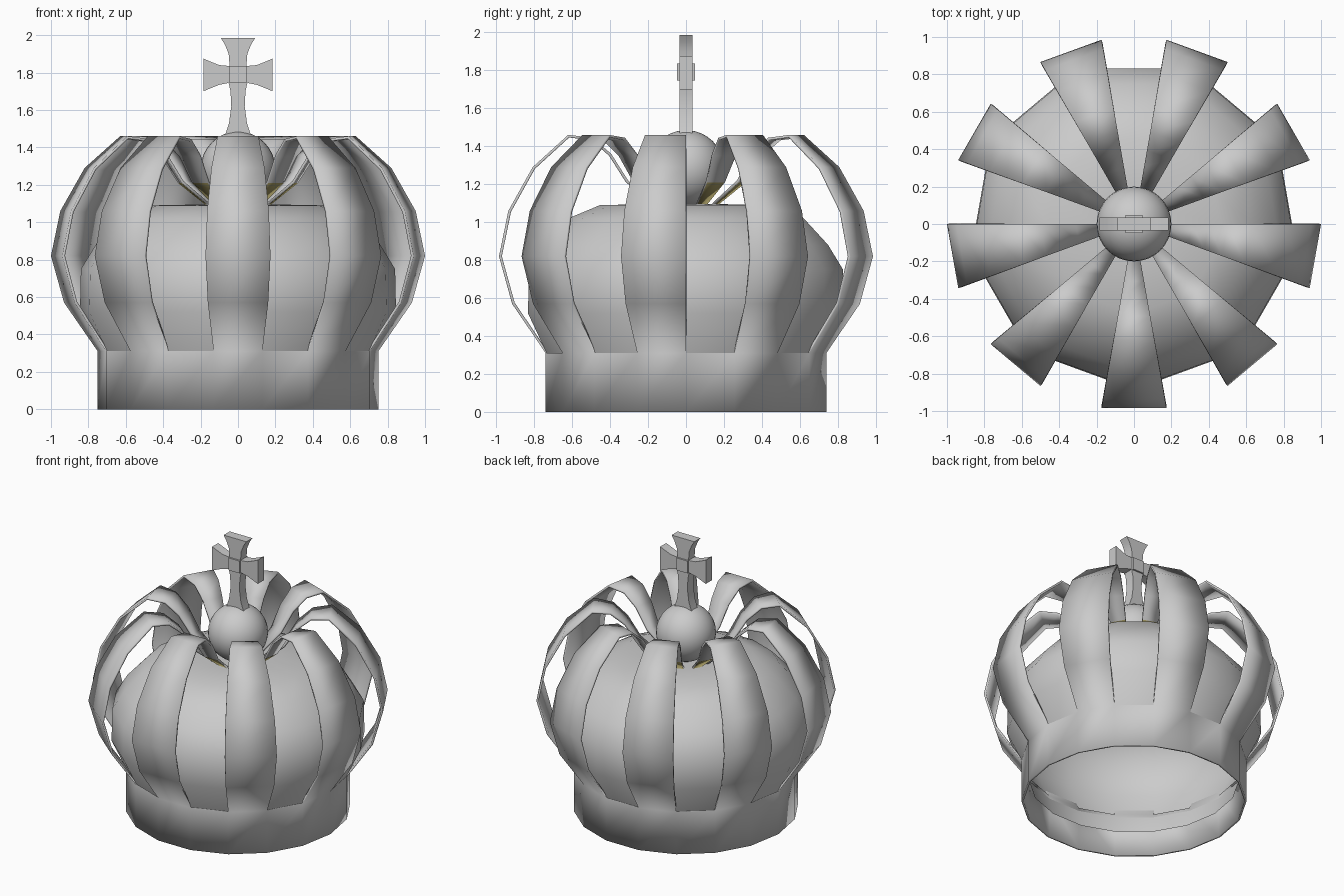
import bpy, bmesh, math

if "Cube" in bpy.data.objects:
    bpy.data.objects.remove(bpy.data.objects["Cube"])

N = 18  # sides of the revolved parts


def material(name, rgb):
    m = bpy.data.materials.new(name)
    m.diffuse_color = (*rgb, 1)
    m.use_nodes = True
    m.node_tree.nodes["Principled BSDF"].inputs["Base Color"].default_value = m.diffuse_color
    return m


grey = material("pale_grey", (0.6, 0.6, 0.6))
olive = material("olive_gold", (0.42, 0.36, 0.14))


def finish(name, bm, mats, angle=60):
    me = bpy.data.meshes.new(name)
    bm.to_mesh(me)
    bm.free()
    ob = bpy.data.objects.new(name, me)
    bpy.context.collection.objects.link(ob)
    for m in mats:
        me.materials.append(m)
    bpy.ops.object.select_all(action='DESELECT')
    ob.select_set(True)
    bpy.context.view_layer.objects.active = ob
    if angle:
        bpy.ops.object.shade_smooth_by_angle(angle=math.radians(angle))
    return ob


def revolve(profile, keep=lambda j, i: True, mat=lambda i: 0):
    """Revolve (radius, z) points; keep() picks the panels that are built."""
    bm = bmesh.new()
    rings = []
    for j in range(N):
        a = 2 * math.pi * j / N
        rings.append([bm.verts.new((r * math.cos(a), r * math.sin(a), z)) for r, z in profile])
    for j in range(N):
        p, q = rings[j], rings[(j + 1) % N]
        for i in range(len(profile) - 1):
            if keep(j, i):
                f = bm.faces.new((p[i], q[i], q[i + 1], p[i + 1]))
                f.material_index = mat(i)
    bmesh.ops.delete(bm, geom=[v for v in bm.verts if not v.link_faces], context='VERTS')
    return bm


# Head band with nine arches growing from every second side
shell = [(0.75, 0), (0.75, 0.31), (0.93, 0.57), (1.0, 0.82), (0.95, 1.06),
         (0.82, 1.29), (0.63, 1.46), (0.5, 1.445), (0.4, 1.36), (0.31, 1.22), (0.16, 1.10)]
bm = revolve(shell, lambda j, i: i == 0 or j % 2 == 1, lambda i: 1 if i == len(shell) - 2 else 0)
crown = finish("band_and_arches", bm, [grey, grey, olive])
sol = crown.modifiers.new("thickness", 'SOLIDIFY')
sol.thickness = 0.015
sol.offset = -1
sol.material_offset = 1      # only the underside of the inner arch ends is olive

# Soft cap inside the arches, open below
cap = [(0.70, 0.16), (0.735, 0.29), (0.845, 0.52), (0.84, 0.75), (0.76, 0.88),
       (0.63, 1.02), (0.46, 1.09), (0.2, 1.095)]
bm = revolve(cap)
bmesh.ops.holes_fill(bm, edges=[e for e in bm.edges if e.is_boundary and e.verts[0].co.z > 1.0
                                and e.verts[1].co.z > 1.0], sides=0)
bmesh.ops.recalc_face_normals(bm, faces=bm.faces)
finish("inner_cap", bm, [grey])

# Orb
bm = bmesh.new()
bmesh.ops.create_uvsphere(bm, u_segments=32, v_segments=16, radius=0.2)
bmesh.ops.translate(bm, verts=bm.verts, vec=(0, 0, 1.285))
finish("orb", bm, [grey])

# Cross with flared arms: right half of the outline, mirrored
half = [(0.07, 1.465), (0.048, 1.53), (0.036, 1.62), (0.04, 1.70), (0.05, 1.745),
        (0.10, 1.735), (0.15, 1.715), (0.185, 1.70), (0.185, 1.875), (0.15, 1.86),
        (0.10, 1.84), (0.045, 1.835), (0.05, 1.90), (0.07, 1.95), (0.092, 1.985)]
outline = half + [(-x, z) for x, z in reversed(half)]
bm = bmesh.new()
f = bm.faces.new([bm.verts.new((x, -0.035, z)) for x, z in outline])
ext = bmesh.ops.extrude_face_region(bm, geom=[f])
bmesh.ops.translate(bm, verts=[v for v in ext["geom"] if isinstance(v, bmesh.types.BMVert)],
                    vec=(0, 0.07, 0))
bmesh.ops.recalc_face_normals(bm, faces=bm.faces)
finish("cross", bm, [grey], 40)

# Raised square at the centre of the cross
bm = bmesh.new()
bmesh.ops.create_cube(bm, size=1)
for v in bm.verts:
    v.co = (v.co.x * 0.09, v.co.y * 0.095, v.co.z * 0.09 + 1.79)
finish("cross_centre", bm, [grey], 0)
